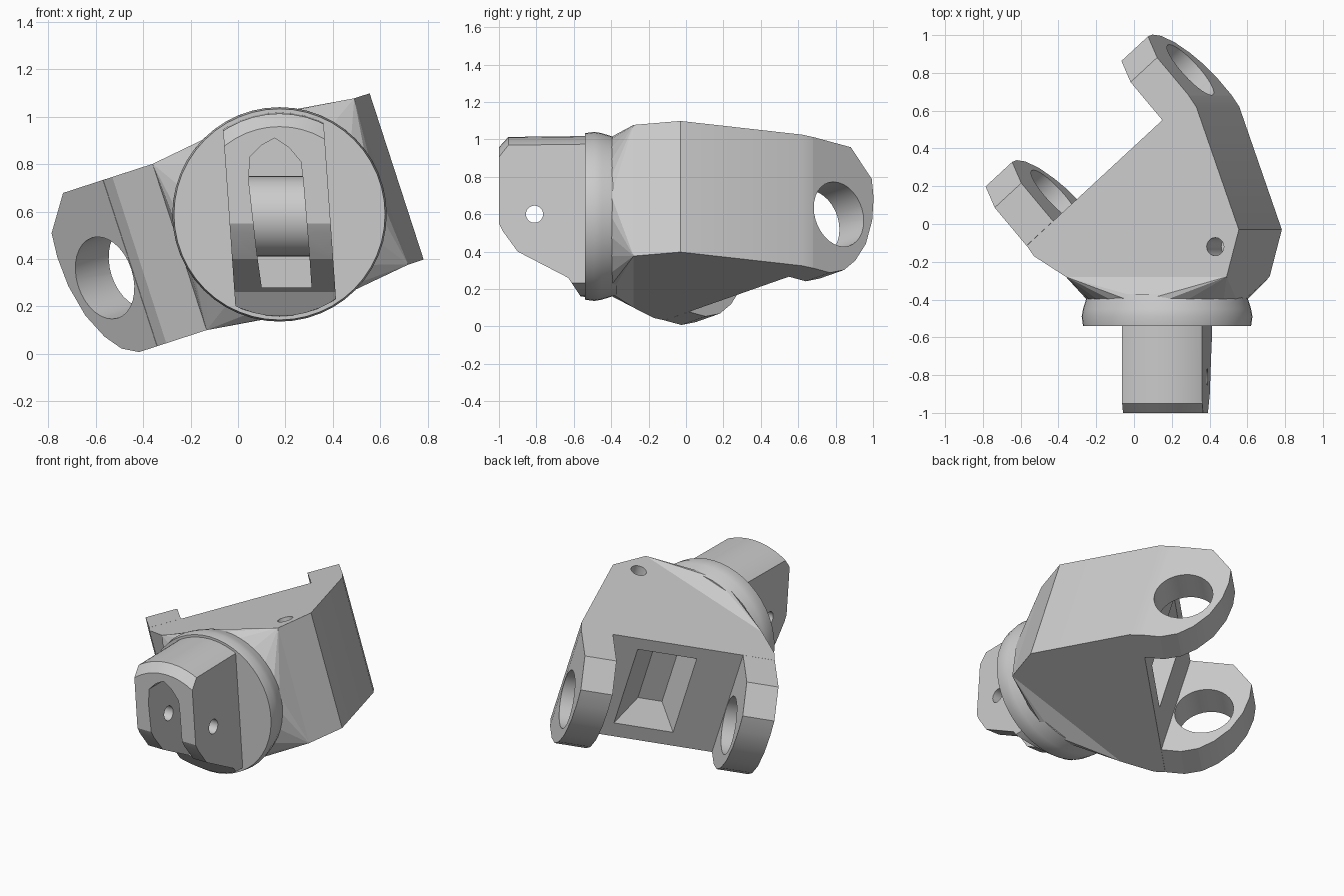
import bpy, bmesh
from math import sin, cos, pi, radians
from mathutils import Vector

if "Cube" in bpy.data.objects:
    bpy.data.objects.remove(bpy.data.objects["Cube"])

TILT = radians(18)
U = Vector((cos(TILT), 0, sin(TILT)))       # tilted sideways axis
W = Vector((-sin(TILT), 0, cos(TILT)))      # tilted up axis
Y = Vector((0, 1, 0))
E = -0.66 * U + 0.751 * Y                   # direction the lugs point
F = 0.751 * U + 0.66 * Y                    # pin direction across the lugs
THICK = 0.737                               # body thickness along W
AX, AZ = 0.175, 0.588                       # centre of the round collar


def top(x, y):
    """Point on the tilted top plane."""
    return Vector((x, y, 0.918 + x * 0.325))


O = top(0.15, 0.55)                         # inner corner of the upper lug


def lug_pt(e, f, w):
    return O + E * e + F * f + W * w


def finish(bm, name):
    bmesh.ops.recalc_face_normals(bm, faces=bm.faces[:])
    me = bpy.data.meshes.new(name)
    bm.to_mesh(me)
    bm.free()
    ob = bpy.data.objects.new(name, me)
    bpy.context.collection.objects.link(ob)
    return ob


def prism(name, pts, vec):
    """Extrude a flat outline along a vector."""
    bm = bmesh.new()
    a = [bm.verts.new(p) for p in pts]
    b = [bm.verts.new(Vector(p) + Vector(vec)) for p in pts]
    bm.faces.new(a)
    bm.faces.new(b[::-1])
    n = len(a)
    for i in range(n):
        j = (i + 1) % n
        bm.faces.new((a[i], b[i], b[j], a[j]))
    return finish(bm, name)


def circle(c, a, b, r, n=32):
    return [Vector(c) + a * r * cos(2 * pi * i / n) + b * r * sin(2 * pi * i / n) for i in range(n)]


def ring(y, r, n=48):
    return circle((AX, y, AZ), Vector((1, 0, 0)), Vector((0, 0, 1)), r, n)


def lathe(name, profile):
    """Closed round solid along y from (y, radius) pairs."""
    bm = bmesh.new()
    rings = [[bm.verts.new(p) for p in ring(y, r)] for y, r in profile]
    for a, b in zip(rings, rings[1:]):
        for i in range(len(a)):
            j = (i + 1) % len(a)
            bm.faces.new((a[i], a[j], b[j], b[i]))
    bm.faces.new(rings[0])
    bm.faces.new(rings[-1])
    return finish(bm, name)


def boolean(ob, cutter, op='DIFFERENCE', keep=False):
    m = ob.modifiers.new("cut", 'BOOLEAN')
    m.operation, m.solver, m.object = op, 'EXACT', cutter
    bpy.context.view_layer.objects.active = ob
    bpy.ops.object.modifier_apply(modifier=m.name)
    if not keep:
        bpy.data.objects.remove(cutter)


# Tilted body block
outline = [(0.15, 0.55), (-0.428, 0.015), (-0.568, -0.115), (-0.53, -0.17), (-0.36, -0.28),
           (0.49, -0.28), (0.555, -0.03), (0.33, 0.62), (0.29, 0.68)]
body = prism("body", [top(*p) for p in outline], W * -THICK)

# Pocket in the floor between the lugs
pocket = [(0.05, -0.146), (0.05, -0.55), (-0.3, -0.5), (-0.3, -0.35)]
boolean(body, prism("cutter", [lug_pt(e, f, -0.08) for e, f in pocket], W * -0.56))

# Small blind hole in the top
hole_c = top(0.43, -0.12)
boolean(body, prism("cutter", circle(hole_c + W * 0.05, U, Y, 0.048, 20), W * -0.3))

# Two rounded lugs with pin holes
lug_profile = [(0, 0), (0.268, 0), (0.417, -0.146), (0.43, -0.25), (0.42, -0.38), (0.375, -0.52),
               (0.3, -0.63), (0.22, -0.70), (0.12, -THICK), (0, -THICK)]
for name, f in (("upper_lug", 0.0), ("lower_lug", -1.007)):
    lug = prism(name, [lug_pt(e, f, w) for e, w in lug_profile], F * 0.197)
    boolean(lug, prism("cutter", circle(lug_pt(0.182, f - 0.05, -0.395), E, W, 0.178), F * 0.3))

# Faceted blend from the round collar to the block
bm = bmesh.new()
corners = []
for x in (-0.36, 0.49):
    corners += [top(x, -0.28), top(x, -0.28) - W * THICK]
for p in ring(-0.40, 0.425, 24) + corners:
    bm.verts.new(p)
bmesh.ops.convex_hull(bm, input=bm.verts[:])
finish(bm, "collar_blend")

# Round collar
collar = lathe("collar", [(-0.54, 0.445), (-0.49, 0.452), (-0.45, 0.445), (-0.37, 0.42)])

# Neck: round bar trimmed to two flats and a sloped underside
neck = lathe("neck", [(-1.0, 0.37), (-0.95, 0.425), (-0.5, 0.43)])
side = [(-1.05, 1.1), (-1.05, 0.56), (-1.0, 0.55), (-0.98, 0.51), (-0.9, 0.4), (-0.63, 0.26),
        (-0.57, 0.17), (-0.52, 0.1), (-0.52, 1.1)]
LEAN = 0.07
trim = prism("cutter", [(AX - 0.213 - LEAN * (z - AZ), y, z) for y, z in side], (0.426, 0, 0))
boolean(neck, trim, 'INTERSECT')

# Cable slot, open to the front and the sloped underside
slot = [(0.045, 0.73), (0.05, 0.83), (0.10, 0.88), (0.155, 0.91), (0.215, 0.87), (0.265, 0.81),
        (0.275, 0.73), (0.30, 0.43), (0.31, 0.28), (0.10, 0.28), (0.08, 0.42)]
slot_cutter = prism("cutter", [(x, -1.1, z) for x, z in slot], (0, 0.66, 0))
boolean(neck, slot_cutter, keep=True)
boolean(collar, slot_cutter)

# Cross pin hole through the neck
boolean(neck, prism("cutter", circle((-0.3, -0.81, 0.6), Y, Vector((0, 0, 1)), 0.046, 20), (1, 0, 0)))

# Rounded slot floor
roller = prism("slot_floor", circle((0.04, -0.5, 0.58), Y, Vector((0, 0, 1)), 0.17), (0.27, 0, 0))

# Smooth shading on the round parts
bpy.ops.object.select_all(action='DESELECT')
for ob in (neck, collar, roller, bpy.data.objects["upper_lug"], bpy.data.objects["lower_lug"], body):
    ob.select_set(True)
bpy.context.view_layer.objects.active = neck
bpy.ops.object.shade_smooth_by_angle(angle=radians(20))
